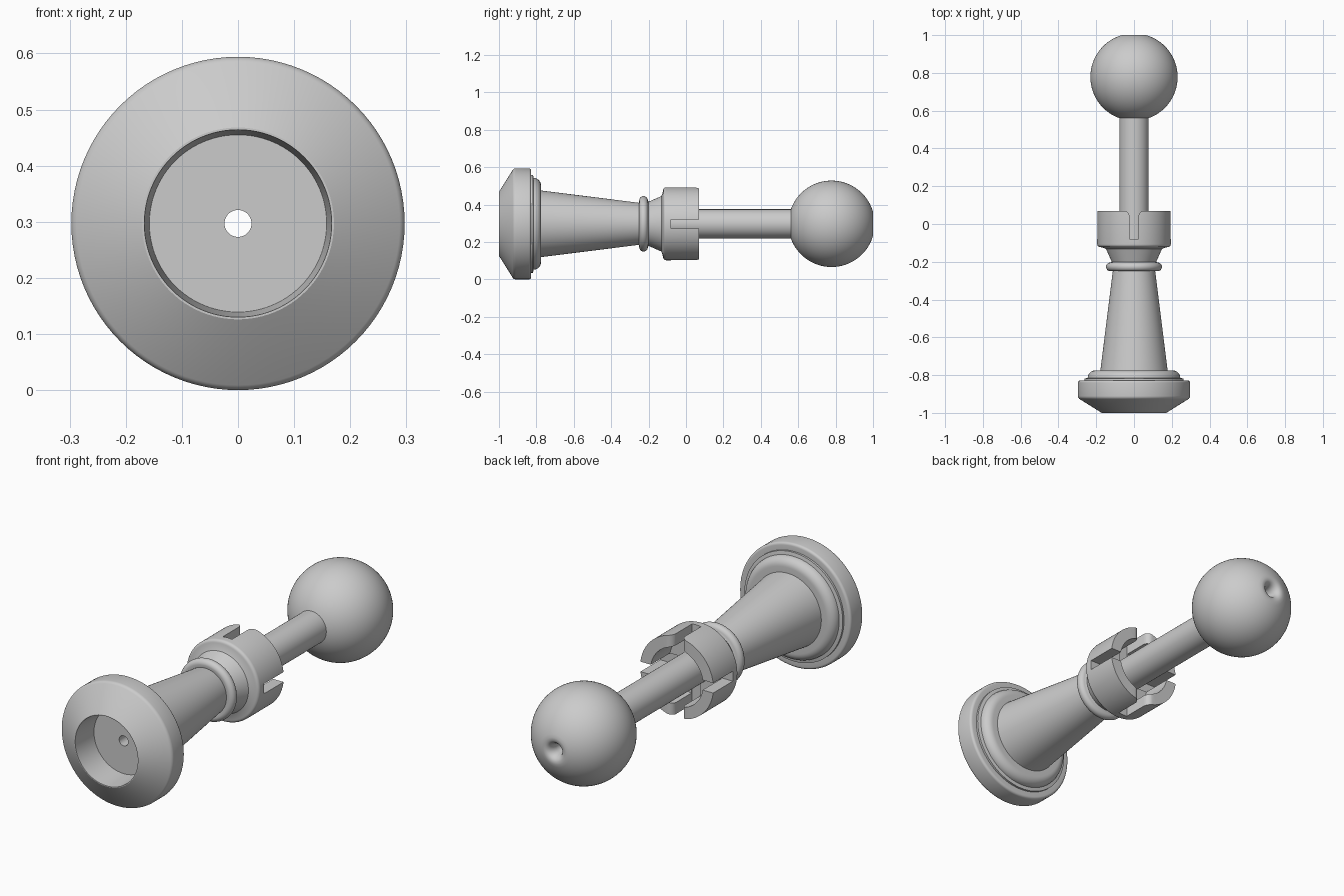
import bpy, bmesh, math

if "Cube" in bpy.data.objects:
    bpy.data.objects.remove(bpy.data.objects["Cube"])

AXIS_Z = 0.297   # height of the turning axis, which runs along y
BORE = 0.024     # radius of the hole through everything
SEGMENTS = 96

grey = bpy.data.materials.new("plain grey")
grey.use_nodes = True
colour = (0.6, 0.6, 0.6, 1)
grey.diffuse_color = colour
grey.node_tree.nodes["Principled BSDF"].inputs["Base Color"].default_value = colour


def arc(r, y, radius, start, end, steps=8):
    """Profile points on an arc; 0 degrees points outward, 90 points to +y."""
    angles = [math.radians(start + (end - start) * i / steps) for i in range(steps + 1)]
    return [(r + radius * math.cos(a), y + radius * math.sin(a)) for a in angles]


def make_object(name, bm):
    bmesh.ops.recalc_face_normals(bm, faces=bm.faces)
    mesh = bpy.data.meshes.new(name)
    bm.to_mesh(mesh)
    bm.free()
    mesh.materials.append(grey)
    obj = bpy.data.objects.new(name, mesh)
    bpy.context.collection.objects.link(obj)
    return obj


def lathe(name, profile):
    """Turn a closed (radius, y) loop around the axis."""
    bm = bmesh.new()
    rings = []
    for i in range(SEGMENTS):
        a = 2 * math.pi * i / SEGMENTS
        rings.append([bm.verts.new((r * math.cos(a), y, AXIS_Z + r * math.sin(a)))
                      for r, y in profile])
    n = len(profile)
    for i in range(SEGMENTS):
        here, there = rings[i], rings[(i + 1) % SEGMENTS]
        for j in range(n):
            k = (j + 1) % n
            bm.faces.new((here[j], here[k], there[k], there[j]))
    return make_object(name, bm)


def slot_cutter(name, outline, turned):
    """Extrude an (across, y) outline through the axis."""
    bm = bmesh.new()
    ends = []
    for depth in (-0.3, 0.3):
        ends.append([bm.verts.new((depth, y, AXIS_Z + u) if turned
                                  else (u, y, AXIS_Z + depth)) for u, y in outline])
        bm.faces.new(ends[-1])
    for i in range(len(outline)):
        k = (i + 1) % len(outline)
        bm.faces.new((ends[0][i], ends[0][k], ends[1][k], ends[1][i]))
    obj = make_object(name, bm)
    obj.hide_render = True
    return obj


def smooth(obj):
    bpy.ops.object.select_all(action="DESELECT")
    obj.select_set(True)
    bpy.context.view_layer.objects.active = obj
    bpy.ops.object.shade_smooth_by_angle(angle=math.radians(30))


# Pedestal: recessed foot, tapered stem, collar ring and open crown
foot = [(BORE, -0.87), (0.158, -0.87), (0.167, -1.0), (0.171, -1.0)]
foot += arc(0.277, -0.91, 0.02, -56, 0, 5)
foot += arc(0.285, -0.84, 0.012, 0, 90, 4) + [(0.262, -0.828), (0.262, -0.818)]
foot += arc(0.205, -0.815, 0.04, 0, 90)
stem = [(0.178, -0.775), (0.112, -0.248)]
collar = arc(0.125, -0.227, 0.023, -90, 90, 12)
crown = [(0.118, -0.2), (0.148, -0.132), (0.16, -0.127)]
crown += arc(0.18, -0.107, 0.015, -90, 0, 5)
crown += [(0.195, 0.07), (0.14, 0.07), (0.14, -0.075), (BORE, -0.075)]
pedestal = lathe("turned_pedestal", foot + stem + collar + crown)

# Crown slots: plain ones at the sides, flared ones above and below
half, bottom, top = 0.024, -0.08, 0.1
flare = arc(half + 0.03, 0.04, 0.03, 180, 90, 6)
side = flare + [(half + 0.03, top)]
plain = [(-half, bottom), (half, bottom), (half, top), (-half, top)]
flared = [(-half, bottom), (half, bottom)] + side + [(-u, y) for u, y in reversed(side)]
for cutter in (slot_cutter("side_slots", plain, True),
               slot_cutter("upright_slots", flared, False)):
    cut = pedestal.modifiers.new("slots", "BOOLEAN")
    cut.object = cutter
    cut.operation = "DIFFERENCE"
    cut.solver = "EXACT"
    bpy.context.view_layer.objects.active = pedestal
    bpy.ops.object.modifier_apply(modifier=cut.name)
    bpy.data.objects.remove(cutter)
smooth(pedestal)

# Rod and ball, with the bore flaring out at the back of the ball
rod = [(BORE, -0.09), (0.078, -0.09)]
ball = arc(0, 0.778, 0.231, -70.3, 74, 40)
mouth = [(0.05, 1.0), (0.04, 0.995), (0.032, 0.985), (0.027, 0.972), (BORE, 0.955)]
smooth(lathe("rod_and_ball", rod + ball + mouth))
